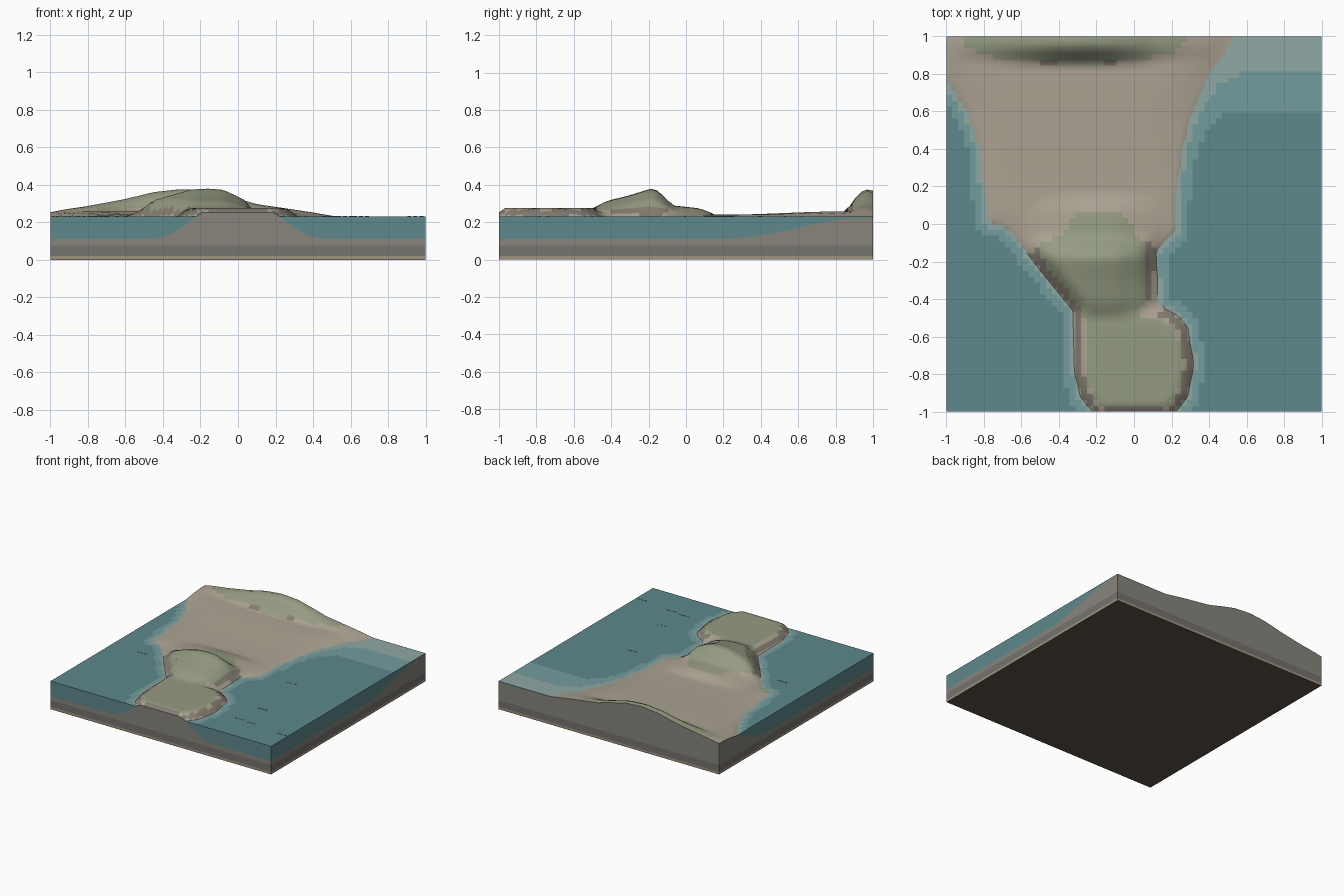
import bpy, bmesh
from math import hypot

if "Cube" in bpy.data.objects:
    bpy.data.objects.remove(bpy.data.objects["Cube"])

N = 64
SEA = 0.23
COAST = [(-1.2, 1.2), (-1.1, 0.85), (-1, 0.75), (-0.9, 0.6), (-0.83, 0.4), (-0.79, 0.01), (-0.67, -0.04),
         (-0.5, -0.25), (-0.33, -0.46), (-0.32, -0.78), (-0.29, -0.92), (-0.2, -1.03),
         (0.2, -1.03), (0.29, -0.92), (0.32, -0.75), (0.29, -0.55), (0.24, -0.49), (0.13, -0.42),
         (0.12, -0.15), (0.23, -0.04), (0.25, 0.3), (0.3, 0.55), (0.4, 0.8), (0.53, 1), (0.65, 1.2)]
HILL_Y = [(-0.52, 0), (-0.5, .045), (-.42, .085), (-.3, .115), (-.19, .15), (-.15, .14),
          (-.07, .06), (.06, .046), (.1, .035), (.18, .0)]
HILL_X = [(-.62, 0), (-.45, .5), (-.25, .95), (-.17, 1), (-.08, .95), (.04, .5), (.15, .1), (.2, 0)]
RIDGE_Y = [(.84, 0), (.88, .35), (.92, .8), (.96, 1), (1, .93)]
RIDGE_X = [(-1, .01), (-.8, .04), (-.6, .078), (-.45, .115), (-.3, .132), (-.15, .12),
           (0, .08), (.1, .05), (.27, .025), (.45, .005), (.53, 0)]


def clamp(t):
    return max(0.0, min(1.0, t))


def smooth(a, b, v):
    t = clamp((v - a) / (b - a))
    return t * t * (3 - 2 * t)


def curve(pts, v):
    for (a, fa), (b, fb) in zip(pts, pts[1:]):
        if a <= v <= b:
            return fa + (fb - fa) * (v - a) / (b - a)
    return 0.0


def shore_distance(x, y):
    """Distance to the coastline, positive on land."""
    best, inside = 9.0, False
    for (ax, ay), (bx, by) in zip(COAST, COAST[1:] + COAST[:1]):
        dx, dy = bx - ax, by - ay
        t = clamp(((x - ax) * dx + (y - ay) * dy) / (dx * dx + dy * dy))
        best = min(best, hypot(x - ax - t * dx, y - ay - t * dy))
        if (ay > y) != (by > y) and x < ax + dx * (y - ay) / dy:
            inside = not inside
    return best if inside else -best


def height(x, y):
    d = shore_distance(x, y)
    if d < 0:
        floor = 0.11 + 0.112 * smooth(0.2, 0.95, y) * smooth(-0.2, 0.2, x)
        t = clamp(-d / 0.2)
        return SEA - (SEA - floor) * t * (2 - t)
    beach = 0.01 * clamp(d / 0.1) + 0.018 * smooth(0.2, 0.85, y) * clamp(d / 0.2)
    plateau = 0.045 * clamp(d / 0.06) * (1 - smooth(-0.5, -0.42, y))
    hill = curve(HILL_Y, y) * curve(HILL_X, x) ** 0.8 * clamp(d / 0.08)
    ridge = curve(RIDGE_Y, y) * curve(RIDGE_X, x)
    return SEA + max(beach, plateau, hill, beach * 0.6 + ridge)


def material(name, hexa):
    m = bpy.data.materials.new(name)
    rgb = [int(hexa[i:i + 2], 16) / 255 for i in (0, 2, 4)]
    m.diffuse_color = [((c + .055) / 1.055) ** 2.4 for c in rgb] + [1]
    m.use_nodes = True
    m.node_tree.nodes["Principled BSDF"].inputs["Base Color"].default_value = m.diffuse_color
    return m


def finish(bm, name, mats):
    me = bpy.data.meshes.new(name)
    bm.to_mesh(me)
    bm.free()
    ob = bpy.data.objects.new(name, me)
    bpy.context.collection.objects.link(ob)
    for m in mats:
        me.materials.append(m)
    return ob


P = [-1 + 2 * i / N for i in range(N + 1)]
H = [[height(x, y) for x in P] for y in P]
# border walk, anticlockwise: (x, y, ground height)
ring = ([(i, 0) for i in range(N)] + [(N, j) for j in range(N)]
        + [(N - i, N) for i in range(N)] + [(0, N - j) for j in range(N)])
BORDER = [(P[i], P[j], H[j][i]) for i, j in ring]


def grid(zfun, matfun, keep):
    bm = bmesh.new()
    v = [[bm.verts.new((P[i], P[j], zfun(H[j][i]))) for i in range(N + 1)] for j in range(N + 1)]
    for j in range(N):
        for i in range(N):
            hs = [H[j][i], H[j][i + 1], H[j + 1][i + 1], H[j + 1][i]]
            if keep(hs):
                f = bm.faces.new((v[j][i], v[j][i + 1], v[j + 1][i + 1], v[j + 1][i]))
                f.normal_update()
                f.smooth = True
                f.material_index = matfun(sum(hs) / 4, f)
    bmesh.ops.delete(bm, geom=[w for w in bm.verts if not w.link_faces], context='VERTS')
    return bm


def wall(bm, lo, hi, mat):
    """Vertical strip round the block between two height functions."""
    for a, b in zip(BORDER, BORDER[1:] + BORDER[:1]):
        pts = []
        for p, z in ((a, lo(a[2])), (b, lo(b[2])), (b, hi(b[2])), (a, hi(a[2]))):
            q = (p[0], p[1], z)
            if q not in pts:
                pts.append(q)
        if len(pts) > 2:
            f = bm.faces.new([bm.verts.new(q) for q in pts])
            f.material_index = mat


# land surface: sand, grass on the high ground, rock on steep banks
def land_mat(z, f):
    if z > 0.271:
        return 1
    return 2 if f.normal.z < 0.84 and z > SEA else 0


land = grid(lambda h: h, land_mat, lambda hs: True)
finish(land, "land", [material("sand", "ACA393"), material("grass", "959B82"), material("rock", "857D72")])

# stacked ground layers on the cut sides, with the underside
sides = bmesh.new()
wall(sides, lambda h: 0, lambda h: 0.02, 0)
wall(sides, lambda h: 0.02, lambda h: 0.075, 1)
wall(sides, lambda h: 0.075, lambda h: h, 2)
under = sides.faces.new([sides.verts.new(c) for c in ((-1, -1, 0), (-1, 1, 0), (1, 1, 0), (1, -1, 0))])
under.material_index = 3
bmesh.ops.remove_doubles(sides, verts=sides.verts, dist=1e-5)
finish(sides, "ground_layers", [material("clay", "A0927F"), material("bedrock", "757370"),
                                material("subsoil", "88847C"), material("underside", "5E554C")])

# water sheet banded by depth, with its cut sides
def water_mat(z, f):
    depth = SEA - z
    return 0 if depth < 0.018 else 1 if depth < 0.058 else 2


water = grid(lambda h: SEA, water_mat, lambda hs: min(hs) < SEA)
wall(water, lambda h: min(h, SEA), lambda h: SEA, 2)
bmesh.ops.remove_doubles(water, verts=water.verts, dist=1e-5)
teal = material("deep_water", "5E888C")
finish(water, "water", [material("shallows", "8FA7A3"), material("mid_water", "749C9D"), teal])

# small ripples on the water
ripples = bmesh.new()
for x, y in ((.49, -.005), (-.73, -.205), (.57, -.5), (.535, -.735), (.655, -.748), (.945, -.782)):
    for k in (-1, 0, 1):
        r = bmesh.ops.create_cube(ripples, size=1)["verts"]
        bmesh.ops.scale(ripples, verts=r, vec=(0.02, 0.004, 0.003))
        bmesh.ops.translate(ripples, verts=r, vec=(x + k * 0.032, y + k * 0.002, SEA + 0.0005))
finish(ripples, "ripples", [teal])
